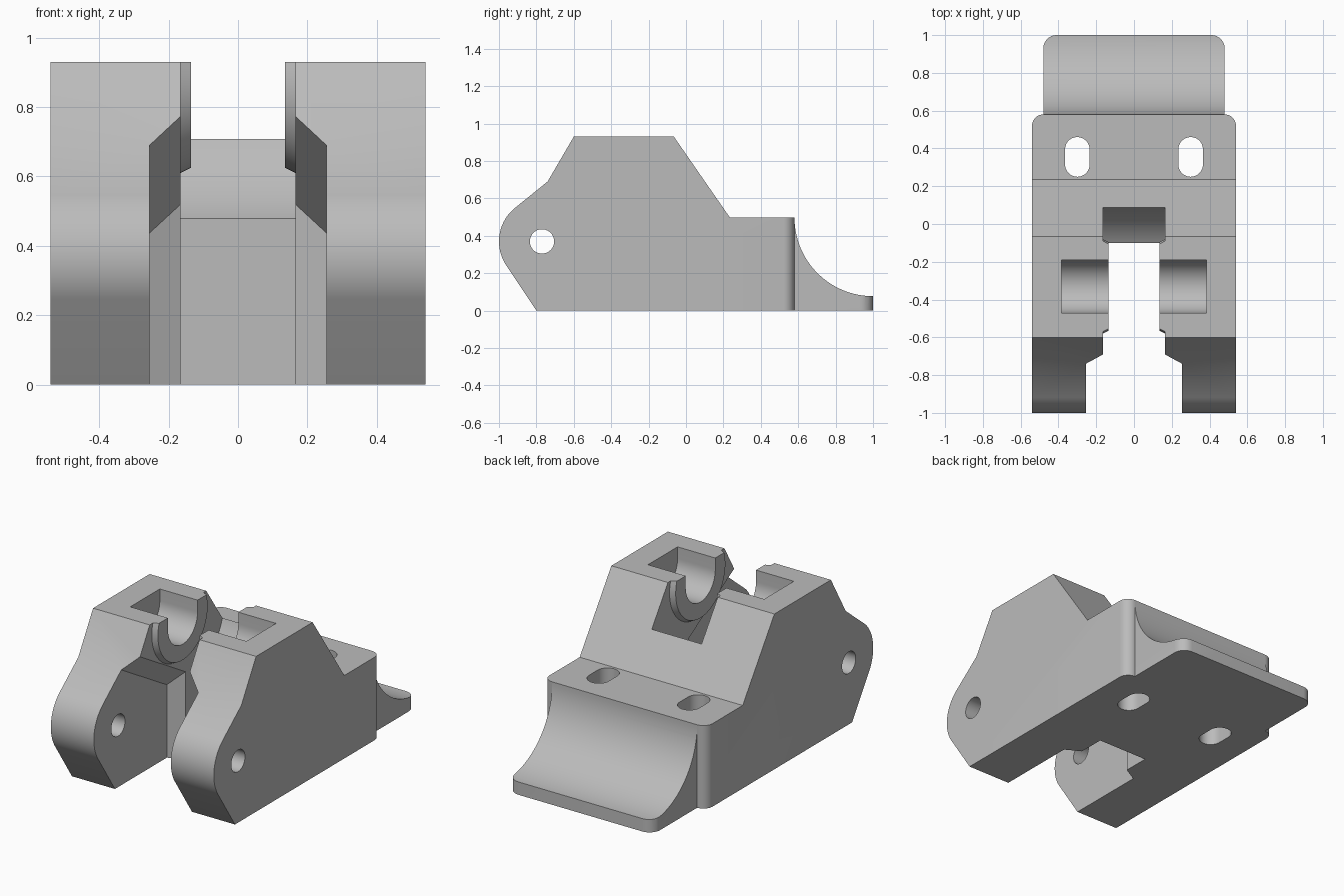
import bpy, bmesh
from math import sin, cos, radians, degrees, asin

if "Cube" in bpy.data.objects:
    bpy.data.objects.remove(bpy.data.objects["Cube"])

grey = bpy.data.materials.new("plain_grey")
grey.use_nodes = True
colour = (0.5, 0.5, 0.5, 1)
grey.diffuse_color = colour
grey.node_tree.nodes["Principled BSDF"].inputs["Base Color"].default_value = colour


def arc(cy, cz, r, start, end, steps=24):
    angles = [radians(start + (end - start) * i / steps) for i in range(steps + 1)]
    return [(cy + r * cos(a), cz + r * sin(a)) for a in angles]


def loft(name, sections, axis="x", round_y=None, radius=0):
    """Solid through matching outlines; optionally rounds upright edges at y = round_y."""
    bm = bmesh.new()
    rings = []
    for t, pts in sections:
        rings.append([bm.verts.new((t, a, b) if axis == "x" else (a, b, t)) for a, b in pts])
    n = len(rings[0])
    for low, high in zip(rings, rings[1:]):
        for i in range(n):
            j = (i + 1) % n
            bm.faces.new((low[i], low[j], high[j], high[i]))
    bm.faces.new(rings[0])
    bm.faces.new(rings[-1])
    bmesh.ops.recalc_face_normals(bm, faces=bm.faces)
    if round_y is not None:
        edges = [e for e in bm.edges
                 if all(abs(v.co.y - round_y) < 1e-4 for v in e.verts)
                 and abs(e.verts[0].co.x - e.verts[1].co.x) < 1e-4]
        bmesh.ops.bevel(bm, geom=edges, offset=radius, segments=8, profile=0.5,
                        affect="EDGES")
    mesh = bpy.data.meshes.new(name)
    bm.to_mesh(mesh)
    bm.free()
    mesh.materials.append(grey)
    obj = bpy.data.objects.new(name, mesh)
    bpy.context.collection.objects.link(obj)
    return obj


def prism(name, pts, a, b, axis="x", **rounding):
    return loft(name, [(a, pts), (b, pts)], axis, **rounding)


def combine(target, tool, operation="DIFFERENCE"):
    mod = target.modifiers.new(tool.name, "BOOLEAN")
    mod.operation, mod.object, mod.solver = operation, tool, "EXACT"
    tool.hide_render = True
    bpy.context.view_layer.objects.active = target
    bpy.ops.object.modifier_apply(modifier=mod.name)
    bpy.data.objects.remove(tool)


PIVOT = (-0.77, 0.37)
SHAFT = (-0.33, 0.86)
TOP = 0.93

# Main body: side outline with rounded nose and rounded rear corners
outline = [(-0.8, 0), (0.58, 0), (0.58, 0.497), (0.235, 0.497), (-0.065, TOP),
           (-0.6, TOP), (-0.74, 0.69)] + arc(*PIVOT, 0.23, 130, 212)
body = prism("body", outline, -0.54, 0.54, round_y=0.58, radius=0.06)

# Centre slot with a curved clearance behind the shaft
slot = [(-1.2, -0.1), (-0.1, -0.1)] + arc(*SHAFT, 0.445, -58.9, -18) + [(0.3, 1.1), (-1.2, 1.1)]
combine(body, prism("centre_slot", slot, -0.165, 0.165))

# Wider gap between the front arms, with slanted shoulders
narrow = [(-1.2, -0.1), (-0.31, -0.1), (-0.31, 0.437), (-0.74, 0.69), (-1.2, 0.961)]
wide = [(-1.2, -0.1), (-0.26, -0.1), (-0.26, 0.52), (-0.69, 0.773), (-1.2, 1.073)]
combine(body, loft("arm_gap", [(-0.255, narrow), (-0.165, wide), (0.165, wide), (0.255, narrow)]))


# Tapered collars and open shaft pockets on both sides
def collar_outline(r):
    rise = degrees(asin((TOP - SHAFT[1]) / r))
    return arc(*SHAFT, r, 180 - rise, 360 + rise, 40)


pocket = arc(*SHAFT, 0.14, 180, 360, 32) + [(SHAFT[0] + 0.14, 1.1), (SHAFT[0] - 0.14, 1.1)]
for s in (-1, 1):
    full, small = collar_outline(0.25), collar_outline(0.235)
    combine(body, loft("collar", [(s * 0.2, full), (s * 0.165, full), (s * 0.135, small)]), "UNION")
    combine(body, prism("shaft_pocket", pocket, s * 0.1, s * 0.385))

    # Oblong mounting holes
    oblong = arc(s * 0.3, 0.395, 0.065, 0, 180) + arc(s * 0.3, 0.315, 0.065, 180, 360)
    combine(body, prism("mounting_hole", oblong, -0.1, 0.7, "z"))

# Pivot pin hole through both arms
combine(body, prism("pivot_hole", arc(*PIVOT, 0.065, 0, 350, 35), -0.7, 0.7))

# Rear foot with a concave top
foot_outline = [(0.5, 0), (1, 0)] + arc(1, 0.497, 0.42, 270, 180, 32) + [(0.55, 0.45)]
foot = prism("rear_foot", foot_outline, -0.48, 0.48)
corner = [(-0.48, 0.4), (0.48, 0.4)] + arc(0.41, 0.93, 0.07, 0, 90, 8) + arc(-0.41, 0.93, 0.07, 90, 180, 8)
combine(foot, prism("foot_plan", corner, -0.1, 0.7, "z"), "INTERSECT")

# Smooth curves, crisp edges
bpy.ops.object.select_all(action="DESELECT")
for obj in (body, foot):
    obj.select_set(True)
bpy.context.view_layer.objects.active = body
bpy.ops.object.shade_smooth_by_angle(angle=radians(25))
